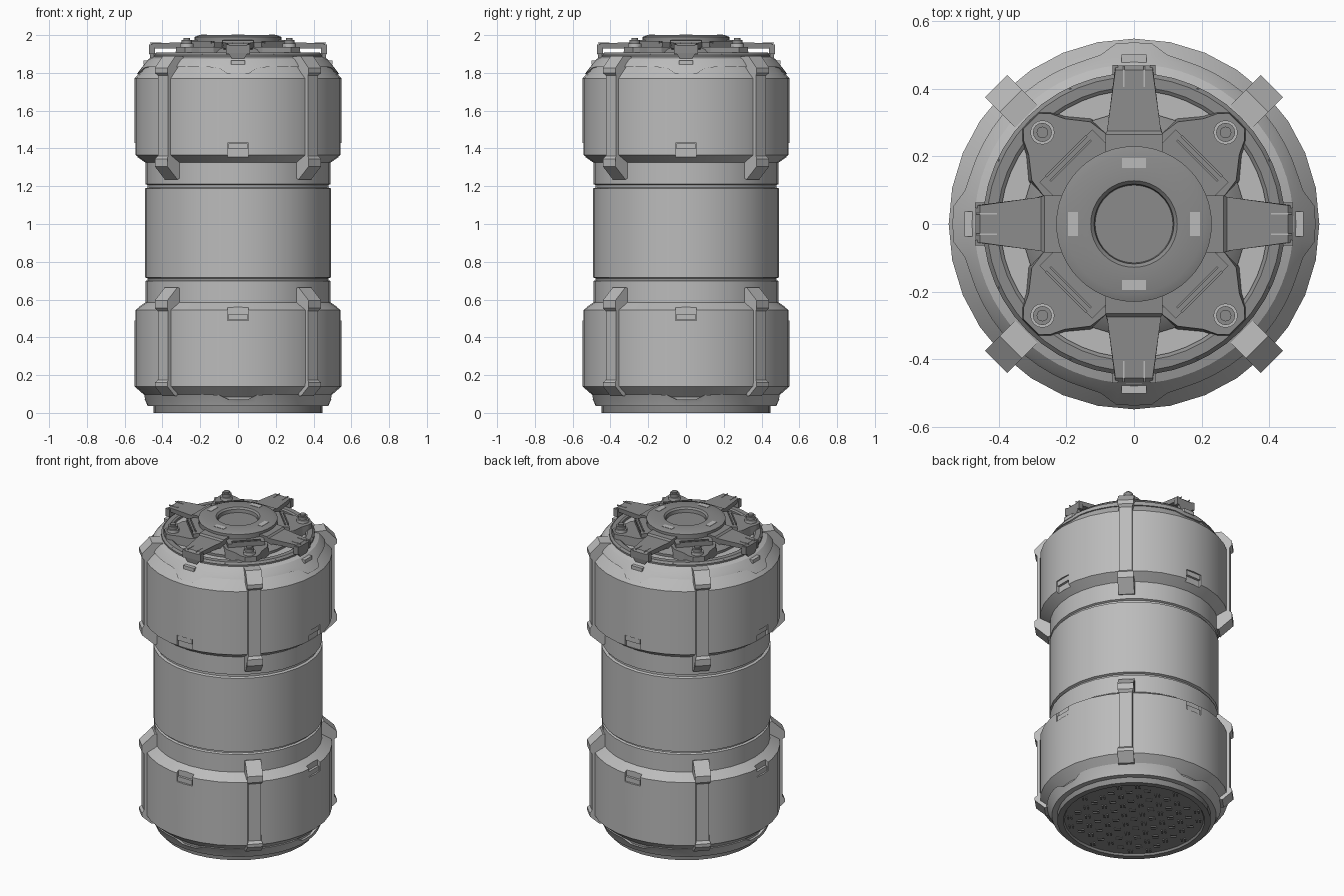
import bpy, bmesh, math
from math import pi, sin, cos
from mathutils import Matrix, Vector

old = bpy.data.objects.get("Cube")
if old:
    bpy.data.objects.remove(old)


def material(name, value):
    m = bpy.data.materials.new(name)
    m.use_nodes = True
    m.diffuse_color = (value, value, value, 1)
    m.node_tree.nodes["Principled BSDF"].inputs["Base Color"].default_value = m.diffuse_color
    return m


LIGHT = material("light grey metal", 0.50)
DARK = material("dark grey metal", 0.26)
AXES = [i * pi / 2 for i in range(4)]
DIAGONALS = [a + pi / 4 for a in AXES]


def finish(name, bm, mat, smooth=True):
    bmesh.ops.recalc_face_normals(bm, faces=bm.faces)
    me = bpy.data.meshes.new(name)
    bm.to_mesh(me)
    bm.free()
    me.materials.append(mat)
    ob = bpy.data.objects.new(name, me)
    bpy.context.collection.objects.link(ob)
    if smooth:
        bpy.ops.object.select_all(action="DESELECT")
        ob.select_set(True)
        bpy.context.view_layer.objects.active = ob
        bpy.ops.object.shade_smooth_by_angle(angle=math.radians(25))
    return ob


def rings(bm, profile_at, n, closed=False):
    """Skin a (radius, height) profile, chosen per angle, around z."""
    loops = []
    for i in range(n):
        a = 2 * pi * i / n
        loops.append([bm.verts.new((r * cos(a), r * sin(a), z)) for r, z in profile_at(a)])
    count = len(loops[0])
    for i in range(n):
        p, q = loops[i], loops[(i + 1) % n]
        for k in range(count if closed else count - 1):
            j = (k + 1) % count
            bm.faces.new((p[k], q[k], q[j], p[j]))
    if not closed:
        bm.faces.new([l[0] for l in loops])
        bm.faces.new([l[-1] for l in loops])


def lathe(name, profile, mat, n=32, closed=False):
    bm = bmesh.new()
    rings(bm, lambda a: profile, n, closed)
    return finish(name, bm, mat)


def strips(name, sections, angles, mat):
    """Closed side profiles of (radius, height, half width), repeated at angles."""
    bm = bmesh.new()
    for a in angles:
        m = Matrix.Rotation(a, 3, "Z")
        left = [bm.verts.new(m @ Vector((r, -w, z))) for r, z, w in sections]
        right = [bm.verts.new(m @ Vector((r, w, z))) for r, z, w in sections]
        bm.faces.new(left)
        bm.faces.new(right)
        for k in range(len(sections)):
            j = (k + 1) % len(sections)
            bm.faces.new((left[k], left[j], right[j], right[k]))
    return finish(name, bm, mat, False)


def boxes(name, places, size, angles, mat):
    """Boxes at (radius, side, height), repeated at angles."""
    bm = bmesh.new()
    for a in angles:
        for p in places:
            m = Matrix.Rotation(a, 4, "Z") @ Matrix.Translation(p) @ Matrix.Diagonal((*size, 1))
            bmesh.ops.create_cube(bm, size=1, matrix=m)
    return finish(name, bm, mat, False)


def discs(name, place, stack, angles, mat, n=16):
    """Stacked round parts of (radius, bottom, top), repeated at angles."""
    bm = bmesh.new()
    for a in angles:
        for r, z0, z1 in stack:
            m = Matrix.Rotation(a, 4, "Z") @ Matrix.Translation((place, 0, (z0 + z1) / 2))
            bmesh.ops.create_cone(bm, cap_ends=True, segments=n, radius1=r, radius2=r,
                                  depth=z1 - z0, matrix=m)
    return finish(name, bm, mat)


# Main canister with two wide collars and grooved waist
body = lathe("canister_body", [
    (0.44, 0.035), (0.475, 0.04), (0.485, 0.085), (0.548, 0.14), (0.548, 0.545), (0.49, 0.585),
    (0.49, 0.698), (0.478, 0.703), (0.478, 0.712), (0.493, 0.717), (0.493, 1.188),
    (0.478, 1.193), (0.478, 1.206), (0.49, 1.211), (0.49, 1.325), (0.548, 1.365),
    (0.548, 1.77), (0.485, 1.845), (0.46, 1.87), (0.43, 1.88)], LIGHT)

# Latch notches cut into the inner edge of each collar
cutter = boxes("notch_cutter", [(0.575, 0, 1.392), (0.575, 0, 0.528)],
               (0.1, 0.11, 0.076), AXES, LIGHT)
cutter.hide_render = True
cutter.hide_viewport = True
cut = body.modifiers.new("notches", "BOOLEAN")
cut.operation = "DIFFERENCE"
cut.solver = "EXACT"
cut.object = cutter
boxes("notch_catches", [(0.53, 0, 1.412), (0.53, 0, 0.508)], (0.02, 0.1, 0.03), AXES, LIGHT)


# Shoulder trims with a stepped edge that dips at each axis
def dip(a):
    off = abs((a + pi / 4) % (pi / 2) - pi / 4)
    return min(1, max(0, (math.radians(12) - off) / math.radians(6)))


def top_trim(a):
    z = 1.83 - 0.037 * dip(a)
    r = 0.548 - (z - 1.77) * 0.84
    return [(r - 0.012, z), (r + 0.008, z), (0.495, 1.847), (0.472, 1.874), (0.44, 1.888), (0.43, 1.86)]


def bottom_trim(a):
    z = 0.097 - 0.027 * dip(a)
    r = 0.485 + max(0, z - 0.085) * 1.1
    return [(r - 0.015, z), (r + 0.01, z), (0.488, 0.06), (0.478, 0.036), (0.44, 0.036), (0.44, 0.06)]


for name, trim in (("top_trim", top_trim), ("bottom_trim", bottom_trim)):
    bm = bmesh.new()
    rings(bm, trim, 64, True)
    finish(name, bm, LIGHT)
boxes("trim_clips", [(0.488, 0, 1.855)], (0.025, 0.075, 0.022), AXES, LIGHT)

# Diagonal straps, wide at the ends with a narrow sunken middle
WIDE, SLIM = 0.047, 0.038
strips("upper_straps", [
    (0.46, 1.25, WIDE), (0.5, 1.235, WIDE), (0.576, 1.305, WIDE), (0.576, 1.345, WIDE),
    (0.562, 1.36, SLIM), (0.562, 1.785, SLIM), (0.576, 1.8, WIDE), (0.576, 1.825, WIDE),
    (0.515, 1.89, WIDE), (0.45, 1.885, WIDE)], DIAGONALS, LIGHT)
strips("lower_straps", [
    (0.46, 0.65, WIDE), (0.5, 0.665, WIDE), (0.576, 0.595, WIDE), (0.576, 0.555, WIDE),
    (0.562, 0.54, SLIM), (0.562, 0.175, SLIM), (0.576, 0.16, WIDE), (0.576, 0.14, WIDE),
    (0.52, 0.09, WIDE), (0.46, 0.09, WIDE)], DIAGONALS, LIGHT)

# Dark foot with a tread pattern underneath
lathe("foot", [(0.405, 0.012), (0.412, 0), (0.447, 0), (0.447, 0.04)], DARK)
bm = bmesh.new()
for i in range(-5, 6):
    for j in range(-5, 6):
        if math.hypot(i, j) * 0.075 < 0.38:
            turn = pi / 4 if (i + j) % 2 else -pi / 4
            for side in (-0.01, 0.01):
                m = (Matrix.Translation((i * 0.075, j * 0.075, 0.011)) @ Matrix.Rotation(turn, 4, "Z")
                     @ Matrix.Translation((0, side, 0)) @ Matrix.Diagonal((0.035, 0.009, 0.008, 1)))
                bmesh.ops.create_cube(bm, size=1, matrix=m)
finish("foot_treads", bm, DARK, False)

# Lid rim, pale well floor and raised hub
lathe("lid_rim", [(0.395, 1.87), (0.395, 1.9), (0.405, 1.907), (0.435, 1.907), (0.447, 1.895),
                  (0.447, 1.87)], DARK, 48, True)
lathe("lid_floor", [(0.41, 1.87), (0.41, 1.885)], LIGHT)
boxes("rim_teeth", [(0.392, y, 1.893) for y in (-0.17, 0.17)], (0.016, 0.04, 0.016), AXES, DARK)
lathe("hub_base", [(0.33, 1.88), (0.33, 1.9), (0.3, 1.925), (0.24, 1.945)], DARK)
boxes("hub_shoulders", [(0.235, 0, 1.925)], (0.1, 0.22, 0.07), DIAGONALS, DARK)
boxes("hub_slot_fins", [(r, 0, 1.962) for r in (0.265, 0.283)], (0.007, 0.17, 0.014), DIAGONALS, DARK)
lathe("hub_disc", [(0.0, 1.97), (0.115, 1.97), (0.118, 1.99), (0.128, 2.0), (0.205, 2.0),
                   (0.23, 1.99), (0.23, 1.95), (0.0, 1.95)][1:7], DARK, 48)
boxes("hub_marks", [(0.18, 0, 1.999)], (0.03, 0.07, 0.006), AXES, LIGHT)

# Four bridging arms that fold down over the rim
strips("lid_arms", [
    (0.2, 1.975, 0.085), (0.265, 1.972, 0.085), (0.275, 1.962, 0.08), (0.455, 1.957, 0.055),
    (0.468, 1.945, 0.055), (0.468, 1.905, 0.052), (0.464, 1.873, 0.03), (0.445, 1.873, 0.03),
    (0.442, 1.93, 0.055), (0.3, 1.93, 0.075), (0.27, 1.905, 0.08), (0.2, 1.905, 0.085)], AXES, DARK)
boxes("arm_tip_lines", [(0.436, y, 1.958) for y in (-0.03, 0.03)], (0.062, 0.005, 0.006), AXES, LIGHT)
boxes("arm_tip_cheeks", [(0.455, y, 1.925) for y in (-0.056, 0.056)], (0.03, 0.016, 0.05), AXES, DARK)

# Bolt brackets between the arms
bm = bmesh.new()
for a in DIAGONALS:
    m = Matrix.Rotation(a, 3, "Z")
    outline = [(0.24, 0.14), (0.31, 0.13), (0.37, 0.08), (0.41, 0.06), (0.435, 0.035)]
    outline += [(x, -y) for x, y in reversed(outline)]
    low = [bm.verts.new(m @ Vector((x, y, 1.885))) for x, y in outline]
    high = [bm.verts.new(m @ Vector((x - 0.005, y * 0.94, 1.937))) for x, y in outline]
    bm.faces.new(low)
    bm.faces.new(high)
    for k in range(len(outline)):
        j = (k + 1) % len(outline)
        bm.faces.new((low[k], low[j], high[j], high[k]))
finish("bolt_brackets", bm, DARK, False)
discs("bolt_collars", 0.383, [(0.036, 1.93, 1.955)], DIAGONALS, LIGHT)
discs("bolt_heads", 0.383, [(0.028, 1.95, 1.975), (0.017, 1.97, 1.985)], DIAGONALS, DARK)
